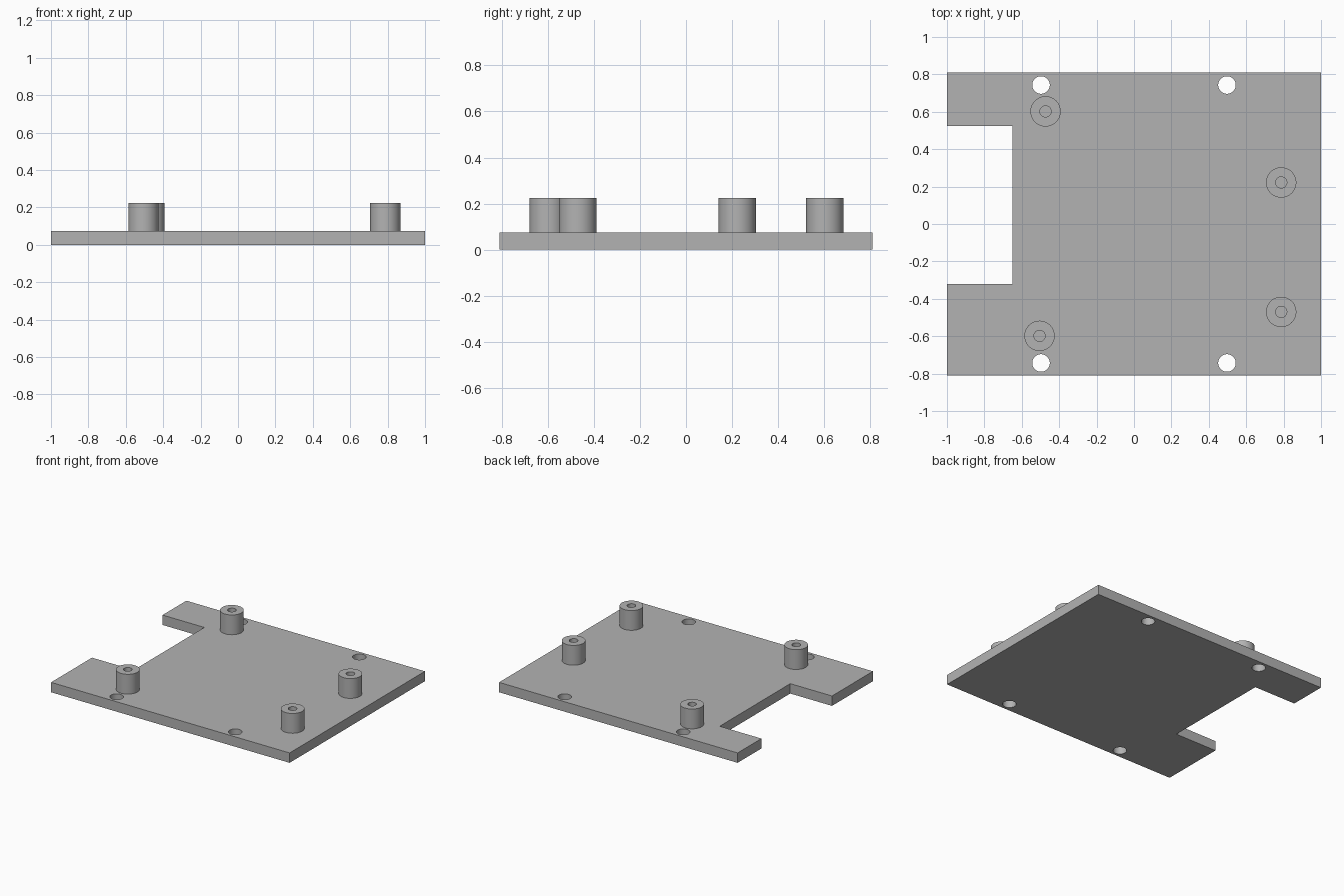
import bpy
import bmesh
from math import cos, sin, tau, radians

cube = bpy.data.objects.get("Cube")
if cube:
    bpy.data.objects.remove(cube, do_unlink=True)

PLATE_TOP = 0.075
POST_TOP = 0.225
SIDES = 48

gray = bpy.data.materials.new("plain gray")
gray.use_nodes = True
color = (0.45, 0.45, 0.45, 1)
gray.diffuse_color = color
gray.node_tree.nodes["Principled BSDF"].inputs["Base Color"].default_value = color


def circle(x, y, radius):
    return [(x + radius * cos(tau * i / SIDES), y + radius * sin(tau * i / SIDES))
            for i in range(SIDES)]


def add_object(name, bm):
    bmesh.ops.recalc_face_normals(bm, faces=bm.faces)
    mesh = bpy.data.meshes.new(name)
    bm.to_mesh(mesh)
    bm.free()
    mesh.materials.append(gray)
    obj = bpy.data.objects.new(name, mesh)
    bpy.context.collection.objects.link(obj)
    return obj


def smooth(obj):
    bpy.ops.object.select_all(action="DESELECT")
    obj.select_set(True)
    bpy.context.view_layer.objects.active = obj
    bpy.ops.object.shade_smooth_by_angle(angle=radians(30))


def add_prism(bm, outline, bottom, top):
    face = bm.faces.new([bm.verts.new((x, y, bottom)) for x, y in outline])
    up = bmesh.ops.extrude_face_region(bm, geom=[face], use_keep_orig=True)["geom"]
    bmesh.ops.translate(bm, vec=(0, 0, top - bottom),
                        verts=[v for v in up if isinstance(v, bmesh.types.BMVert)])


# Base plate with the notch in its right edge
bm = bmesh.new()
add_prism(bm, [(-1, -0.81), (1, -0.81), (1, 0.81), (-1, 0.81),
               (-1, 0.525), (-0.65, 0.525), (-0.65, -0.32), (-1, -0.32)], 0, PLATE_TOP)
plate = add_object("base_plate", bm)

# Four screw holes through the plate
bm = bmesh.new()
for x in (-0.497, 0.497):
    for y in (-0.743, 0.743):
        add_prism(bm, circle(x, y, 0.047), -0.1, 0.2)
cutter = add_object("screw_hole_cutter", bm)
cutter.hide_render = True
cutter.hide_viewport = True
cut = plate.modifiers.new("screw holes", "BOOLEAN")
cut.operation = "DIFFERENCE"
cut.solver = "EXACT"
cut.object = cutter
bpy.context.view_layer.objects.active = plate
bpy.ops.object.modifier_apply(modifier=cut.name)
bpy.data.objects.remove(cutter, do_unlink=True)
smooth(plate)


# Hollow standoffs: outer wall, top rim and bore wall down to the plate
def standoff(name, x, y):
    bm = bmesh.new()
    profile = [(0.081, PLATE_TOP), (0.081, POST_TOP), (0.03, POST_TOP), (0.03, PLATE_TOP)]
    rings = [[bm.verts.new((px, py, z)) for px, py in circle(x, y, r)] for r, z in profile]
    for a, b in zip(rings, rings[1:] + rings[:1]):
        for i in range(SIDES):
            j = (i + 1) % SIDES
            bm.faces.new((a[i], a[j], b[j], b[i]))
    smooth(add_object(name, bm))


standoff("back_right_standoff", -0.473, 0.602)
standoff("front_right_standoff", -0.505, -0.598)
standoff("back_left_standoff", 0.787, 0.222)
standoff("front_left_standoff", 0.787, -0.47)
